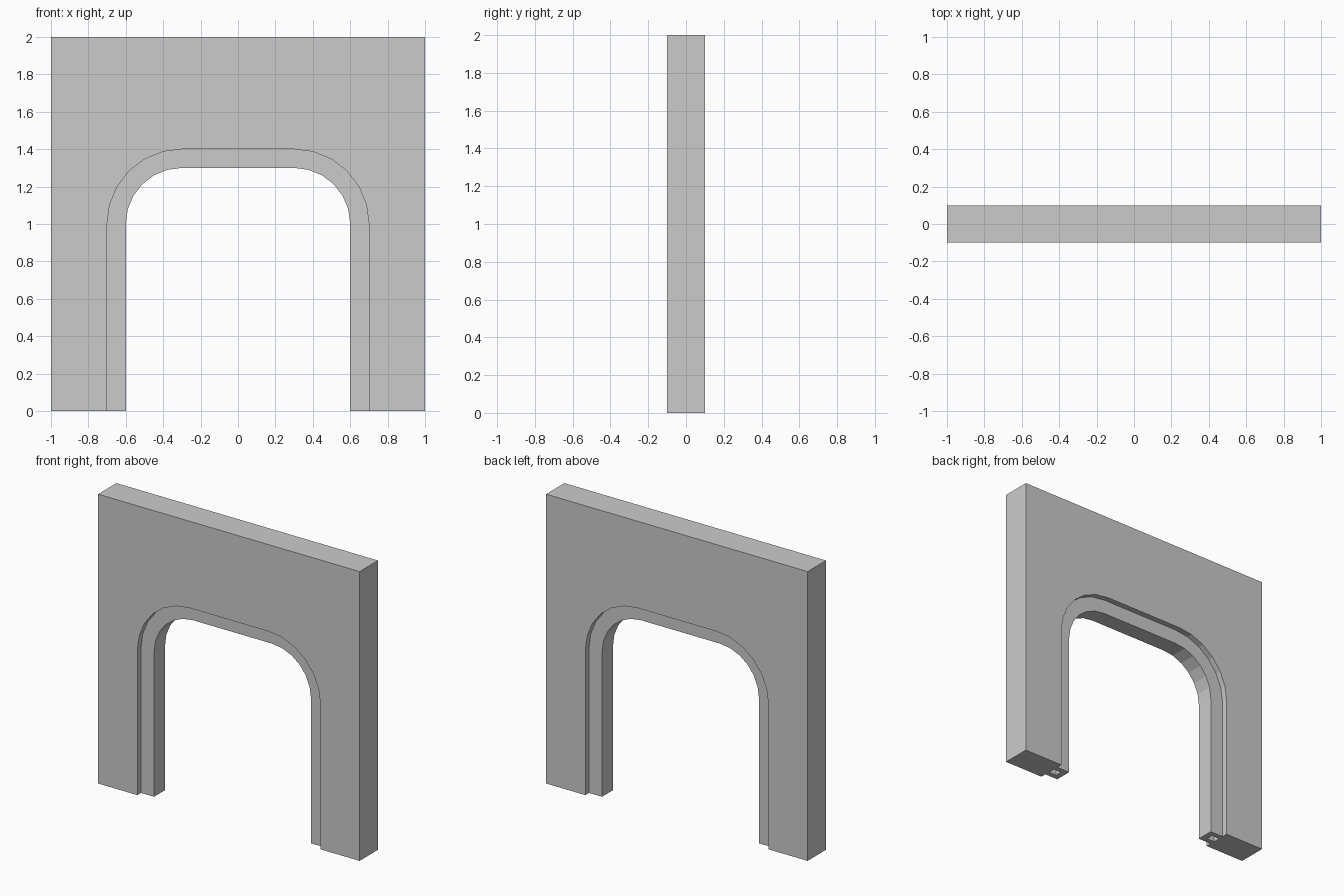
import bpy, bmesh, math

if "Cube" in bpy.data.objects:
    bpy.data.objects.remove(bpy.data.objects["Cube"])

STEPS = 6  # segments per rounded corner


def arch(inset):
    """Arch outline in x/z, left foot to right foot, shrunk by inset."""
    r = 0.4 - inset
    left = [(-0.7 + inset, 0.0)]
    for i in range(STEPS + 1):
        a = math.pi / 2 * i / STEPS
        left.append((-0.3 - r * math.cos(a), 1.0 + r * math.sin(a)))
    return left + [(-x, z) for x, z in reversed(left)]


def finish(name, bm):
    bmesh.ops.recalc_face_normals(bm, faces=bm.faces[:])
    mesh = bpy.data.meshes.new(name)
    bm.to_mesh(mesh)
    bm.free()
    obj = bpy.data.objects.new(name, mesh)
    bpy.context.collection.objects.link(obj)
    return obj


def prism(name, outline, y0, y1):
    bm = bmesh.new()
    face = bm.faces.new([bm.verts.new((x, y0, z)) for x, z in outline])
    ext = bmesh.ops.extrude_face_region(bm, geom=[face], use_keep_orig=True)
    verts = [g for g in ext["geom"] if isinstance(g, bmesh.types.BMVert)]
    bmesh.ops.translate(bm, verts=verts, vec=(0, y1 - y0, 0))
    return finish(name, bm)


def arch_sweep(name, section):
    """Sweep a closed (inset, y) section along the arch."""
    bm = bmesh.new()
    rails = [[bm.verts.new((x, y, z)) for x, z in arch(inset)]
             for inset, y in section]
    n = len(rails)
    for k in range(n):
        a, b = rails[k], rails[(k + 1) % n]
        for i in range(len(a) - 1):
            bm.faces.new((a[i], a[i + 1], b[i + 1], b[i]))
    # Feet
    for end in (0, -1):
        bm.faces.new([rail[end] for rail in rails])
    return finish(name, bm)


# Wall panel with a round-cornered doorway
prism("wall", [(-1, 0), (-1, 2), (1, 2), (1, 0)] + arch(0)[::-1], -0.1, 0.1)

# Recessed hollow door frame, open towards the wall
half, inner = 0.06, 0.025
arch_sweep("door_frame", [(0, -half), (0.1, -half), (0.1, half), (0, half),
                          (0, inner), (0.06, inner), (0.06, -inner), (0, -inner)])
